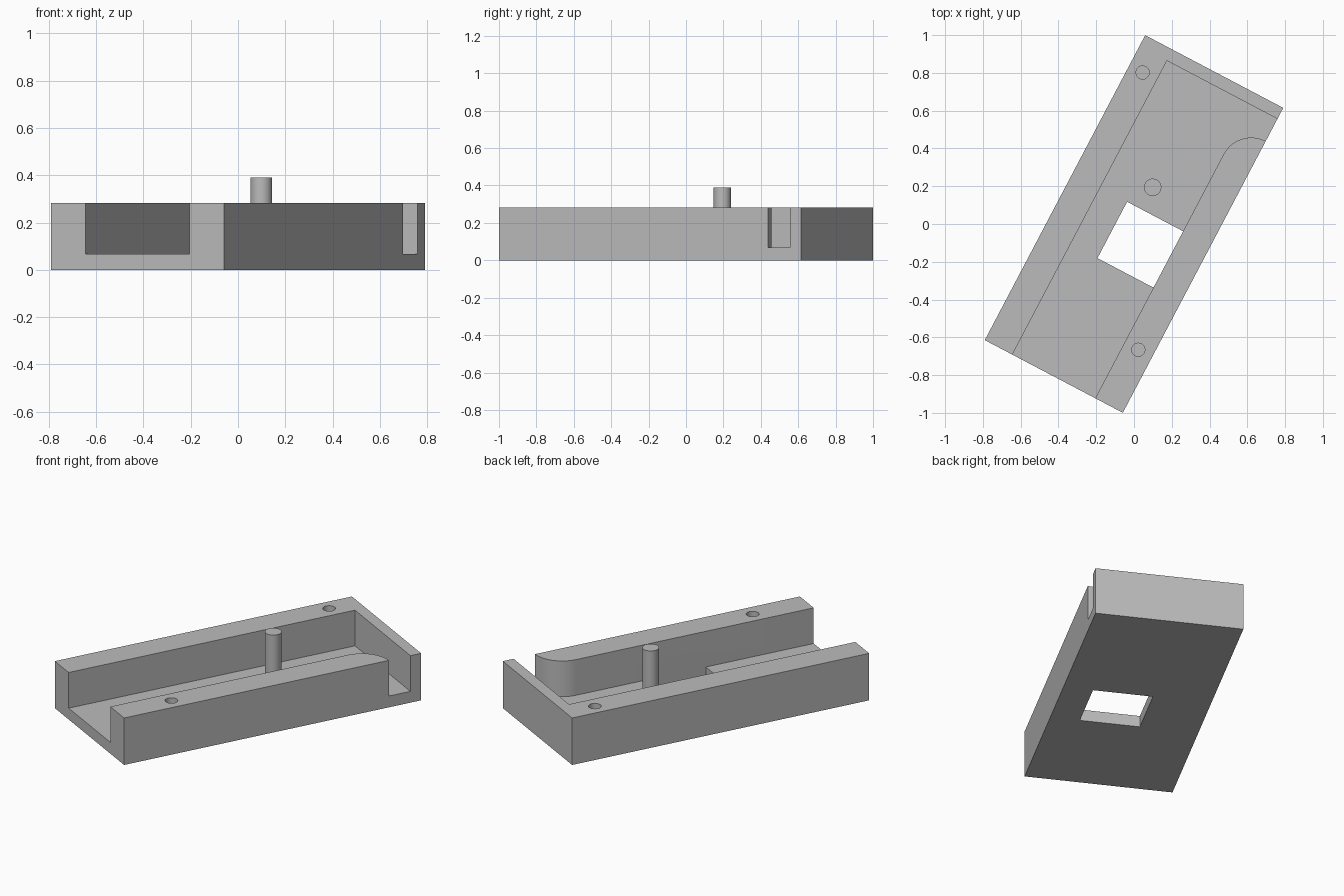
import bpy, bmesh, math

cube = bpy.data.objects.get("Cube")
if cube:
    bpy.data.objects.remove(cube, do_unlink=True)

# Main dimensions, in the housing's own frame (x across, y along)
HALF_W, HALF_L, HEIGHT = 0.413, 0.912, 0.283
FLOOR = 0.068
INNER = 0.248                     # half width of the channel
WALL = HALF_W - INNER
END_Y = 0.846                     # inner face of the end wall
ROUND_Y = 0.548                   # start of the rounded wall end
TURN = math.radians(-27.75)

grey = bpy.data.materials.new("plain grey")
grey.use_nodes = True
grey.diffuse_color = (0.5, 0.5, 0.5, 1)
grey.node_tree.nodes["Principled BSDF"].inputs["Base Color"].default_value = (0.5, 0.5, 0.5, 1)


def prism(name, outline, z0, z1):
    """Extrude a counter-clockwise outline from z0 to z1."""
    bm = bmesh.new()
    base = bm.faces.new([bm.verts.new((x, y, z0)) for x, y in outline])
    new = bmesh.ops.extrude_face_region(bm, geom=[base], use_keep_orig=True)["geom"]
    for v in new:
        if isinstance(v, bmesh.types.BMVert):
            v.co.z = z1
    bmesh.ops.recalc_face_normals(bm, faces=bm.faces)
    mesh = bpy.data.meshes.new(name)
    bm.to_mesh(mesh)
    bm.free()
    mesh.materials.append(grey)
    obj = bpy.data.objects.new(name, mesh)
    obj.rotation_euler.z = TURN
    bpy.context.collection.objects.link(obj)
    return obj


def rect(x0, x1, y0, y1):
    return [(x0, y0), (x1, y0), (x1, y1), (x0, y1)]


def arc(cx, cy, r, start, end, steps):
    angles = [math.radians(start + (end - start) * i / steps) for i in range(steps + 1)]
    return [(cx + r * math.cos(a), cy + r * math.sin(a)) for a in angles]


def circle(cx, cy, r):
    return arc(cx, cy, r, 0, 360, 48)[:-1]


def select(obj):
    bpy.ops.object.select_all(action='DESELECT')
    obj.select_set(True)
    bpy.context.view_layer.objects.active = obj


def cut(target, cutter):
    cutter.hide_render = True
    mod = target.modifiers.new("cut", 'BOOLEAN')
    mod.operation, mod.solver, mod.object = 'DIFFERENCE', 'EXACT', cutter
    select(target)
    bpy.ops.object.modifier_apply(modifier=mod.name)
    bpy.data.objects.remove(cutter, do_unlink=True)


# Solid block
housing = prism("housing", rect(-HALF_W, HALF_W, -HALF_L, HALF_L), 0, HEIGHT)

# Window through the floor
cut(housing, prism("window_cutter", rect(-0.087, INNER, -0.25, 0.087), -0.1, 0.15))

# Open channel with a side gap beside the rounded wall end
channel = [(-INNER, -1), (INNER, -1)]
channel += arc(HALF_W, ROUND_Y, WALL, 180, 90, 16)
channel += [(0.5, ROUND_Y + WALL), (0.5, END_Y), (-INNER, END_Y)]
cut(housing, prism("channel_cutter", channel, FLOOR, 0.5))

# Blind screw holes in the wall tops
for x, y in ((-0.333, 0.731), (0.33, -0.579)):
    cut(housing, prism("screw_hole_cutter", circle(x, y, 0.035), FLOOR, 0.5))

# Upright pin on the channel floor
pin = prism("pin", circle(-0.003, 0.218, 0.046), FLOOR - 0.02, 0.39)

for obj in (housing, pin):
    select(obj)
    bpy.ops.object.shade_smooth_by_angle(angle=math.radians(30))
